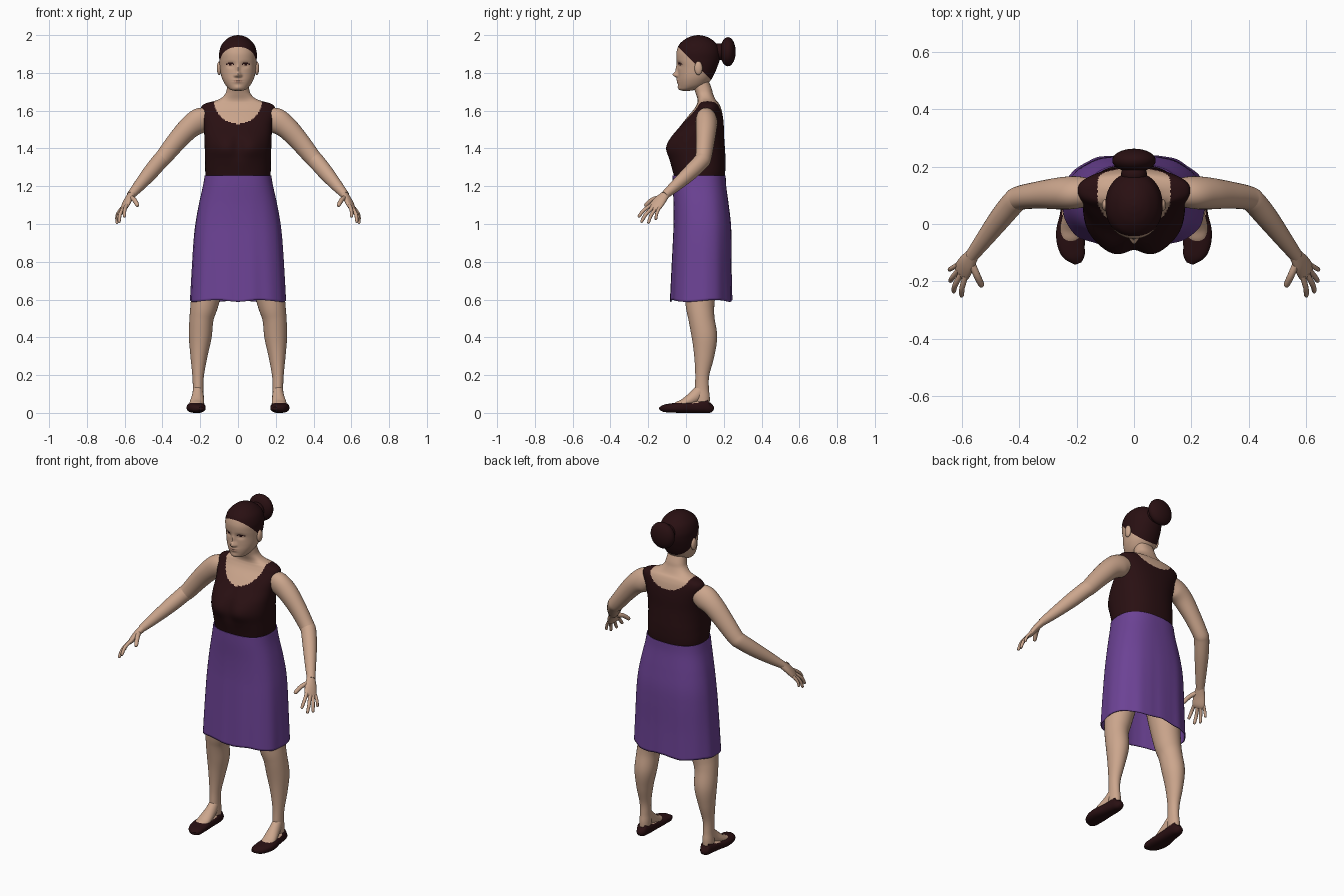
import bpy, bmesh, math
from mathutils import Vector


def material(name, rgb):
    m = bpy.data.materials.new(name)
    m.diffuse_color = (*rgb, 1)
    return m


SKIN, DARK, PURPLE, LIP = 0, 1, 2, 3
MATS = [material("skin", (0.60, 0.38, 0.265)), material("dark_brown", (0.022, 0.005, 0.006)),
        material("purple_cloth", (0.15, 0.055, 0.30)), material("lips", (0.50, 0.28, 0.20))]


def smooth_rows(rows, n):
    """Catmull-Rom interpolation through rows of numbers."""
    out = []
    for i in range(len(rows) - 1):
        p0, p1, p2 = rows[max(i - 1, 0)], rows[i], rows[i + 1]
        p3 = rows[min(i + 2, len(rows) - 1)]
        for k in range(n):
            t = k / n
            out.append([0.5 * (2 * b + (c - a) * t + (2 * a - 5 * b + 4 * c - d) * t * t
                               + (3 * b - a - 3 * c + d) * t ** 3)
                        for a, b, c, d in zip(p0, p1, p2, p3)])
    return out + [list(rows[-1])]


def unit_ring(seg, e):
    pts = []
    for k in range(seg):
        a = 2 * math.pi * k / seg
        c, s = math.cos(a), math.sin(a)
        pts.append((math.copysign(abs(c) ** (2 / e), c), math.copysign(abs(s) ** (2 / e), s)))
    return pts


def skin_rings(name, rings, caps=True, color=SKIN, shape=None, cut=None, mirror=False):
    """Join rings of points into a surface; color is an index or a rule on each face."""
    bm = bmesh.new()
    vs = [[bm.verts.new(shape(p) if shape else p) for p in r] for r in rings]
    seg = len(vs[0])
    for a, b in zip(vs, vs[1:]):
        for k in range(seg):
            j = (k + 1) % seg
            bm.faces.new((a[k], a[j], b[j], b[k]))
    if caps:
        bm.faces.new(vs[0])
        bm.faces.new(vs[-1])
    bmesh.ops.recalc_face_normals(bm, faces=bm.faces[:])
    if cut:
        bmesh.ops.bisect_plane(bm, geom=bm.verts[:] + bm.edges[:] + bm.faces[:],
                               plane_co=cut[0], plane_no=cut[1], dist=1e-5)
    bm.normal_update()
    for f in bm.faces:
        f.material_index = color(f.calc_center_median(), f.normal) if callable(color) else color
    me = bpy.data.meshes.new(name)
    bm.to_mesh(me)
    bm.free()
    for m in MATS:
        me.materials.append(m)
    ob = bpy.data.objects.new(name, me)
    bpy.context.collection.objects.link(ob)
    bpy.ops.object.select_all(action='DESELECT')
    ob.select_set(True)
    bpy.context.view_layer.objects.active = ob
    bpy.ops.object.shade_smooth_by_angle(angle=math.radians(50))
    if mirror:
        ob.modifiers.new("mirror", 'MIRROR').use_axis = (True, False, False)
    return ob


def loft(name, rows, n, seg, e=2.0, **kw):
    """Upright body from rows of (z, half width, front y, back y)."""
    ring = unit_ring(seg, e)
    rings = [[Vector((w * c, (f + b) / 2 + (b - f) / 2 * s, z)) for c, s in ring]
             for z, w, f, b in smooth_rows(rows, n)]
    return skin_rings(name, rings, **kw)


def tube(name, rows, side, n=5, seg=20, e=2.0, **kw):
    """Limb along a path of (x, y, z, radius along side, other radius)."""
    rows = smooth_rows(rows, n)
    ring, rings = unit_ring(seg, e), []
    for i, r in enumerate(rows):
        p = Vector(r[:3])
        t = (Vector(rows[min(i + 1, len(rows) - 1)][:3]) - Vector(rows[max(i - 1, 0)][:3])).normalized()
        s = Vector(side)
        s = (s - t * s.dot(t)).normalized()
        u = t.cross(s)
        rings.append([p + s * r[3] * c + u * r[4] * d for c, d in ring])
    return skin_rings(name, rings, mirror=True, **kw)


def ball(name, loc, size, color, **kw):
    rows = [(loc[2] - size[2] * math.cos(math.pi * i / 18),) + tuple(
        max(q * math.sin(math.pi * i / 18), 1e-4) for q in size[:2]) for i in range(19)]
    ring = unit_ring(32, 2)
    return skin_rings(name, [[Vector((loc[0] + w * c, loc[1] + d * s, z)) for c, s in ring]
                             for z, w, d in rows], color=color, **kw)


def bump(x, z, x0, z0, sx, sz):
    return math.exp(-((x - x0) / sx) ** 2 - ((z - z0) / sz) ** 2)


# Torso and neck with a scooped sleeveless top
def chest(p):
    if p.y < 0.05:
        p.y -= 0.012 * (bump(abs(p.x), p.z, 0.075, 1.41, 0.05, 0.06) - bump(p.x, p.z, 0, 1.41, 0.03, 0.07))
    return p


def top_color(c, n):
    depth = 0.13 if c.y < 0.11 else 0.085
    neck = (c.x / 0.128) ** 2 + ((c.z - 1.66) / depth) ** 2 < 1
    return SKIN if neck or c.z > 1.66 else DARK


loft("torso", [(1.20, .165, -.05, .195), (1.27, .173, -.068, .207), (1.34, .174, -.088, .209),
               (1.40, .176, -.100, .206), (1.46, .178, -.078, .202), (1.52, .182, -.030, .20),
               (1.57, .192, .010, .195), (1.605, .197, .040, .188), (1.627, .190, .054, .180),
               (1.641, .165, .060, .172), (1.651, .125, .062, .162), (1.666, .09, .060, .153),
               (1.69, .067, .052, .143), (1.72, .058, .042, .135), (1.77, .052, .03, .115)],
     8, 160, 2.35, shape=chest, color=top_color)


# Skirt, open at the hem, with soft folds
def folds(p):
    t = max(0, (1.2 - p.z) / 0.6)
    a = math.atan2(p.y - 0.08, p.x)
    k = 1 + 0.012 * t * math.sin(9 * a) + 0.006 * t * math.sin(17 * a + 1)
    return Vector((p.x * k, 0.08 + (p.y - 0.08) * k, p.z + 0.005 * t * math.sin(5 * a)))


skirt = loft("skirt", [(1.257, .176, -.071, .210), (1.20, .186, -.070, .213), (1.10, .208, -.066, .226),
                       (1.00, .225, -.066, .237), (.90, .235, -.070, .240), (.75, .244, -.077, .240),
                       (.593, .252, -.084, .243)], 8, 96, 2.5, caps=False, color=PURPLE, shape=folds)
solid = skirt.modifiers.new("cloth", 'SOLIDIFY')
solid.thickness = 0.005


# Head with modelled face, hairline and lashes
def face(p):
    if p.y < 0.03:
        x, z, ax = p.x, p.z, abs(p.x)
        p.y += (-0.026 * bump(x, z, 0, 1.79, .014, .014) - 0.012 * bump(x, z, 0, 1.82, .010, .025)
                - 0.007 * bump(ax, z, .014, 1.785, .007, .007)
                + 0.009 * bump(ax, z, .040, 1.842, .020, .014) - 0.004 * bump(ax, z, .04, 1.842, .012, .006)
                - 0.009 * bump(x, z, 0, 1.757, .022, .013) + 0.004 * bump(x, z, 0, 1.757, .024, .003)
                - 0.006 * bump(x, z, 0, 1.722, .022, .014))
    return p


def head_color(c, n):
    if c.y + c.z > 1.895:
        return DARK
    ax = abs(c.x)
    if c.y < 0.03:
        lash = 1.851 - 14 * (ax - 0.04) ** 2
        if 0.019 < ax < 0.064 and abs(c.z - lash) < 0.0035:
            return DARK
        if abs(ax - 0.039) < 0.0065 and abs(c.z - 1.844) < 0.006:
            return DARK
        if (c.x / 0.024) ** 2 + ((c.z - 1.757) / 0.009) ** 2 < 1:
            return LIP
    return SKIN


loft("head", [(1.705, .015, -.015, .02), (1.711, .04, -.033, .05), (1.73, .062, -.039, .10),
              (1.76, .080, -.042, .13), (1.79, .090, -.042, .148), (1.83, .096, -.043, .165),
              (1.87, .099, -.050, .178), (1.91, .099, -.050, .180), (1.95, .086, -.036, .165),
              (1.98, .058, -.002, .132), (1.995, .03, .033, .097), (2.0, .004, .06, .068)],
     10, 128, 2.1, shape=face, color=head_color, cut=((0, -.035, 1.93), (0, 1, 1)))
ball("ear", (.099, .066, 1.825), (.013, .021, .036), SKIN, mirror=True)

# Hair bun
ball("hair_bun", (0, .222, 1.912), (.076, .041, .077), DARK)
ball("bun_base", (0, .175, 1.912), (.045, .04, .045), DARK)

# Arms
tube("arm", [(.14, .112, 1.562, .045, .05), (.20, .110, 1.548, .055, .068), (.26, .107, 1.508, .055, .060),
             (.33, .102, 1.432, .047, .053), (.395, .092, 1.352, .042, .046), (.418, .078, 1.328, .042, .044),
             (.465, .022, 1.272, .039, .041), (.52, -.05, 1.207, .031, .032), (.568, -.113, 1.152, .023, .021)],
     (0.45, 1, 0.2), 6, 28)

# Hands: palm, four fingers and thumb
across = (.028, .045, -.015)
tube("palm", [(.560, -.103, 1.161, .022, .02), (.583, -.137, 1.125, .034, .018),
              (.600, -.165, 1.09, .037, .014), (.608, -.178, 1.076, .030, .007)], across)
fingers = {
    "thumb": ((.570, -.130, 1.142), (.549, -.178, 1.128), (.530, -.218, 1.095), .013),
    "index_finger": ((.588, -.182, 1.102), (.600, -.222, 1.074), (.602, -.253, 1.036), .010),
    "middle_finger": ((.603, -.174, 1.088), (.624, -.212, 1.052), (.630, -.238, 1.008), .010),
    "ring_finger": ((.612, -.160, 1.082), (.633, -.186, 1.044), (.642, -.200, 1.002), .0095),
    "little_finger": ((.616, -.142, 1.085), (.637, -.155, 1.055), (.645, -.160, 1.022), .0085)}
for name, (a, b, c, r) in fingers.items():
    a, b, c = Vector(a), Vector(b), Vector(c)
    tube(name, [(*a, r, r), (*b, r * .95, r * .95), (*b.lerp(c, .85), r * .8, r * .8),
                (*c, r * .25, r * .25)], across, 4, 12)

# Legs
tube("leg", [(.11, .075, .95, .095, .095), (.145, .075, .75, .088, .092), (.177, .074, .58, .074, .077),
             (.193, .082, .50, .064, .069), (.200, .098, .40, .060, .067), (.207, .096, .30, .045, .053),
             (.211, .086, .20, .031, .037), (.211, .084, .13, .028, .037), (.211, .086, .08, .030, .040),
             (.212, .088, .03, .029, .036)], (1, 0, 0), 6, 32)
tube("instep", [(.212, .080, .125, .026, .03), (.213, .045, .085, .032, .034), (.218, -.01, .051, .039, .025),
                (.221, -.048, .039, .034, .019), (.220, -.07, .030, .02, .01)], (1, 0, 0), 6, 24)


# Slip-on shoes with the foot showing in the opening
def shoe_color(c, n):
    mid, half = 0.022, 0.067
    y = (c.y - mid) / half
    return SKIN if n.z > 0.5 and c.z > .03 and ((c.x - .216) / .034) ** 2 + y ** 4 < 1 else DARK


tube("shoe", [(.214, .137, .045, .008, .012), (.213, .125, .037, .028, .035), (.213, .09, .034, .037, .034),
              (.217, .03, .030, .042, .030), (.222, -.03, .028, .050, .028), (.217, -.08, .026, .047, .024),
              (.203, -.115, .024, .034, .019), (.195, -.138, .023, .012, .008)],
     (1, 0, 0), 8, 48, 2.5, color=shoe_color)
